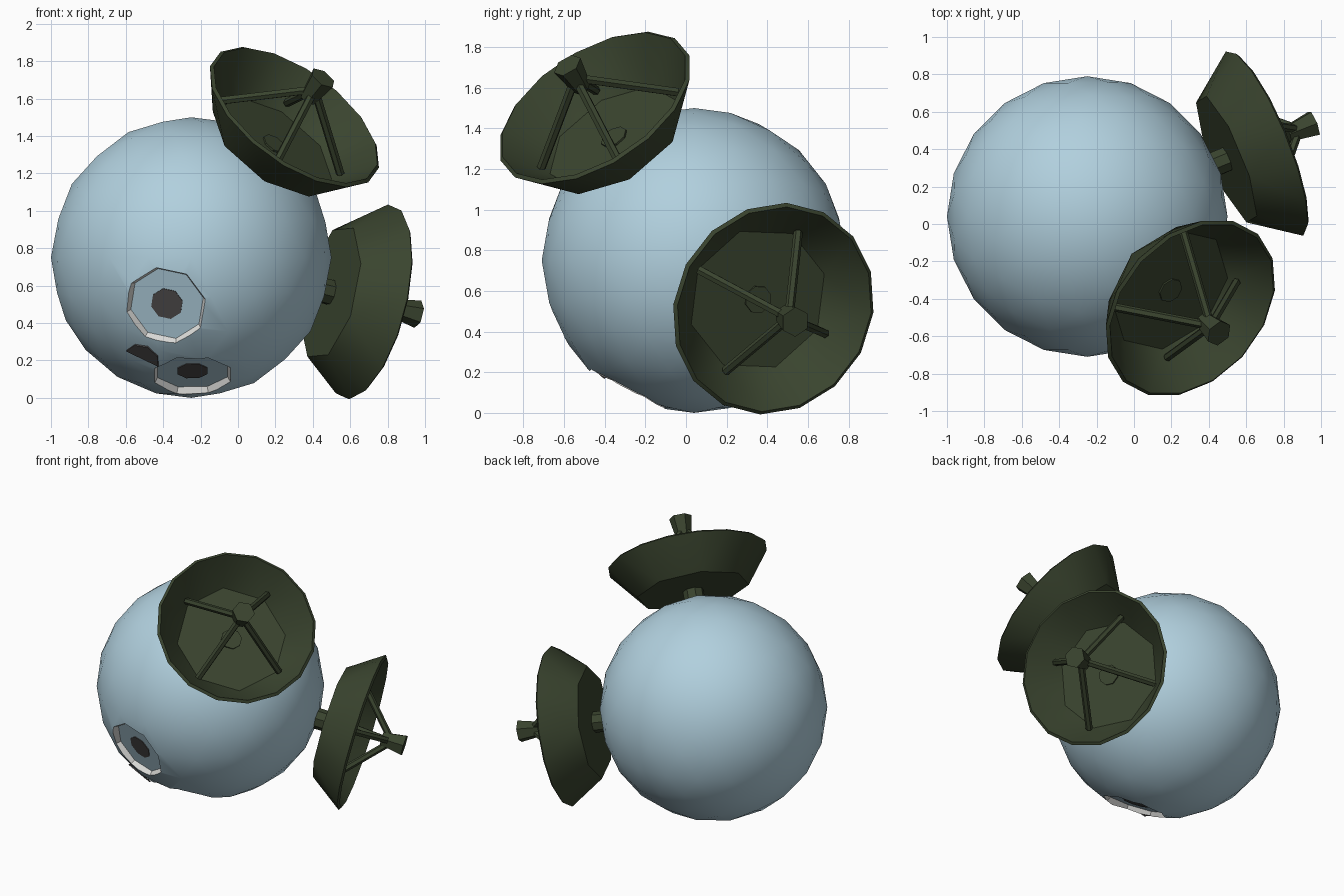
import bpy, bmesh, math
from mathutils import Vector, Matrix

if "Cube" in bpy.data.objects:
    bpy.data.objects.remove(bpy.data.objects["Cube"], do_unlink=True)

CENTRE = Vector((-0.25, 0.04, 0.75))
RADIUS = 0.75


def material(name, rgb):
    m = bpy.data.materials.new(name)
    m.use_nodes = True
    m.diffuse_color = (*rgb, 1)
    m.node_tree.nodes["Principled BSDF"].inputs["Base Color"].default_value = (*rgb, 1)
    return m


BLUE = material("pale_blue", (0.44, 0.63, 0.73))
WHITE = material("off_white", (0.72, 0.72, 0.70))
GREY = material("dark_grey", (0.075, 0.07, 0.07))
GREEN = material("dark_green", (0.042, 0.058, 0.028))


def frame(normal, side):
    """Frame at the sphere centre: local z along normal, local x towards side."""
    z = Vector(normal).normalized()
    x = Vector(side)
    x = (x - z * x.dot(z)).normalized()
    m = Matrix((x, z.cross(x), z)).transposed().to_4x4()
    return Matrix.Translation(CENTRE) @ m


def finish(name, bm, mats, matrix, angle=None):
    bmesh.ops.recalc_face_normals(bm, faces=bm.faces)
    me = bpy.data.meshes.new(name)
    bm.to_mesh(me)
    bm.free()
    for m in mats:
        me.materials.append(m)
    ob = bpy.data.objects.new(name, me)
    bpy.context.collection.objects.link(ob)
    ob.matrix_world = matrix
    if angle:
        smooth(ob, angle)
    return ob


def activate(ob):
    bpy.ops.object.select_all(action="DESELECT")
    ob.select_set(True)
    bpy.context.view_layer.objects.active = ob


def smooth(ob, angle):
    activate(ob)
    bpy.ops.object.shade_smooth_by_angle(angle=math.radians(angle))


def add_rod(bm, a, b, r1, r2, sides):
    """Tapered prism from point a to point b."""
    a, b = Vector(a), Vector(b)
    d = b - a
    mat = Matrix.Translation((a + b) / 2) @ d.to_track_quat("Z", "Y").to_matrix().to_4x4()
    bmesh.ops.create_cone(bm, cap_ends=True, segments=sides, radius1=r1,
                          radius2=r2, depth=d.length, matrix=mat)


def rod(name, a, b, r1, r2, sides, mat, matrix):
    bm = bmesh.new()
    add_rod(bm, a, b, r1, r2, sides)
    return finish(name, bm, [mat], matrix)


def ring(bm, count, radius, z):
    step = 2 * math.pi / count
    return [bm.verts.new((radius * math.cos(i * step), radius * math.sin(i * step), z))
            for i in range(count)]


# Main sphere
bm = bmesh.new()
bmesh.ops.create_icosphere(bm, subdivisions=3, radius=RADIUS)
body = finish("sphere_body", bm, [BLUE, WHITE], Matrix.Translation(CENTRE))


# Recessed ports: pale floor, white sloping walls, dark centre plate
def port(name, normal, side):
    m = frame(normal, side)
    bm = bmesh.new()
    add_rod(bm, (0, 0, 0.68), (0, 0, 0.80), 0.203, 0.272, 8)
    for f in bm.faces:
        f.material_index = 1 if len(f.verts) == 4 else 0
    cutter = finish(name + "_cutter", bm, [BLUE, WHITE], m)
    cutter.hide_render = True
    mod = body.modifiers.new("port", "BOOLEAN")
    mod.operation = "DIFFERENCE"
    mod.solver = "EXACT"
    mod.object = cutter
    activate(body)
    bpy.ops.object.modifier_apply(modifier=mod.name)
    bpy.data.objects.remove(cutter, do_unlink=True)
    rod(name + "_centre", (0, 0, 0.677), (0, 0, 0.684), 0.088, 0.088, 8, GREY, m)


port("front_port", (-0.19, -0.91, -0.36), (-0.16, 0, 0.98))
port("lower_port", (0.01, -0.46, -0.89), (0.92, -0.34, 0.18))
smooth(body, 30)

# Dark half-octagon plate beside the ports
bm = bmesh.new()
half = [(0.095 * math.cos(k * math.pi / 4), 0.11 * math.sin(k * math.pi / 4)) for k in range(5)]
face = bm.faces.new([bm.verts.new((x, y - 0.03, 0.738)) for x, y in half])
up = bmesh.ops.extrude_face_region(bm, geom=[face])["geom"]
bmesh.ops.translate(bm, vec=(0, 0, 0.009),
                    verts=[v for v in up if isinstance(v, bmesh.types.BMVert)])
finish("side_plate", bm, [GREY], frame((-0.34, -0.62, -0.70), (0.9, 0, -0.42)))


# Dish antennas: octagonal base flaring to a sixteen-sided rim
def dish(name, normal, side):
    m = frame(normal, side)
    bm = bmesh.new()
    base = ring(bm, 8, 0.365, 0.845)
    rim = ring(bm, 16, 0.517, 1.065)
    bm.faces.new(base)
    for i in range(8):
        b, nxt = base[i], base[(i + 1) % 8]
        r = [rim[(2 * i + k) % 16] for k in (-1, 0, 1)]
        bm.faces.new((b, r[0], r[1]))
        bm.faces.new((b, r[1], r[2]))
        bm.faces.new((b, r[2], nxt))
    ob = finish(name + "_bowl", bm, [GREEN], m)
    mod = ob.modifiers.new("thickness", "SOLIDIFY")
    mod.thickness = 0.022
    activate(ob)
    bpy.ops.object.modifier_apply(modifier=mod.name)
    smooth(ob, 30)

    # Four struts carrying the flared receiver
    bm = bmesh.new()
    for k in range(4):
        a = k * math.pi / 2
        c, s = math.cos(a), math.sin(a)
        add_rod(bm, (0.385 * c, 0.385 * s, 0.90), (0.02 * c, 0.02 * s, 1.24), 0.023, 0.023, 6)
    finish(name + "_struts", bm, [GREEN], m)
    rod(name + "_receiver", (0, 0, 1.19), (0, 0, 1.345), 0.048, 0.075, 6, GREEN, m)
    rod(name + "_mount", (0, 0, 0.70), (0, 0, 0.855), 0.07, 0.07, 8, GREEN, m)


dish("upper_dish", (0.525, -0.465, 0.715), (-0.32, -0.065, 0.19))
dish("side_dish", (0.90, 0.37, -0.225), (0.03, 0.463, 0.886))
